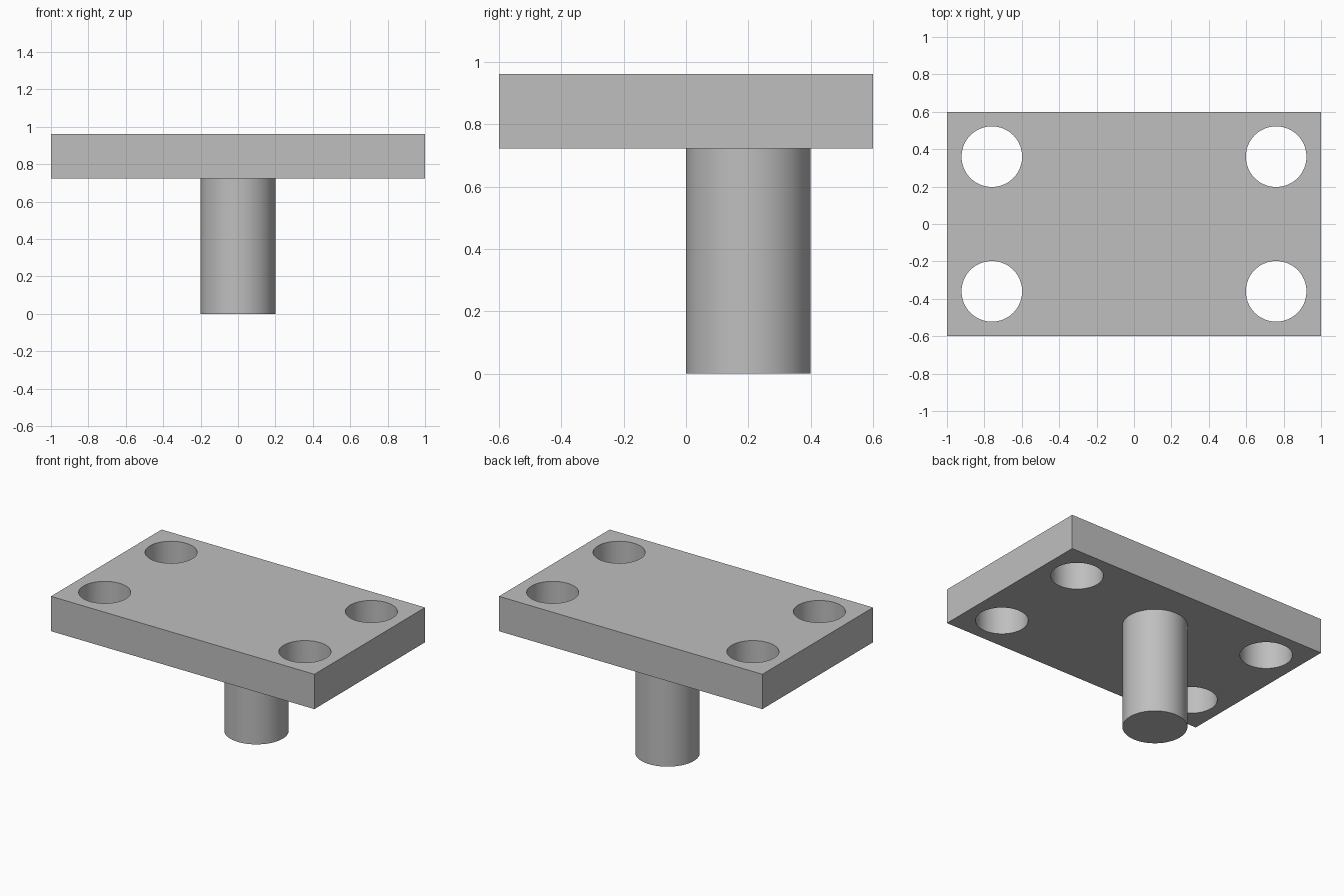
import bpy

cube = bpy.data.objects.get("Cube")
if cube:
    bpy.data.objects.remove(cube, do_unlink=True)

PLATE_BOTTOM, PLATE_TOP = 0.722, 0.961
HOLE_X, HOLE_Y, HOLE_R = 0.76, 0.36, 0.162

# Single grey metal
grey = bpy.data.materials.new("grey_metal")
grey.use_nodes = True
colour = (0.52, 0.52, 0.52, 1)
grey.diffuse_color = colour
bsdf = next(n for n in grey.node_tree.nodes if n.type == 'BSDF_PRINCIPLED')
bsdf.inputs["Base Color"].default_value = colour


def cylinder(name, x, y, radius, bottom, top):
    bpy.ops.mesh.primitive_cylinder_add(
        vertices=96, radius=radius, depth=top - bottom,
        location=(x, y, (bottom + top) / 2))
    obj = bpy.context.object
    obj.name = name
    obj.data.materials.append(grey)
    return obj


def smooth(obj):
    bpy.ops.object.select_all(action='DESELECT')
    obj.select_set(True)
    bpy.context.view_layer.objects.active = obj
    bpy.ops.object.shade_smooth_by_angle()


# Rectangular plate
bpy.ops.mesh.primitive_cube_add(size=1, location=(0, 0, (PLATE_BOTTOM + PLATE_TOP) / 2))
plate = bpy.context.object
plate.name = "mounting_plate"
plate.scale = (2, 1.2, PLATE_TOP - PLATE_BOTTOM)
bpy.ops.object.transform_apply(location=False, rotation=False, scale=True)
plate.data.materials.append(grey)

# Four through holes, one near each corner
for sx in (-1, 1):
    for sy in (-1, 1):
        cutter = cylinder("hole_cutter", sx * HOLE_X, sy * HOLE_Y, HOLE_R,
                          PLATE_BOTTOM - 0.1, PLATE_TOP + 0.1)
        cut = plate.modifiers.new("corner_hole", 'BOOLEAN')
        cut.operation = 'DIFFERENCE'
        cut.solver = 'EXACT'
        cut.object = cutter
        bpy.context.view_layer.objects.active = plate
        bpy.ops.object.modifier_apply(modifier=cut.name)
        bpy.data.objects.remove(cutter, do_unlink=True)
smooth(plate)

# Round post under the plate, set towards the back
post = cylinder("post", 0, 0.2, 0.2, 0, PLATE_BOTTOM)
smooth(post)
